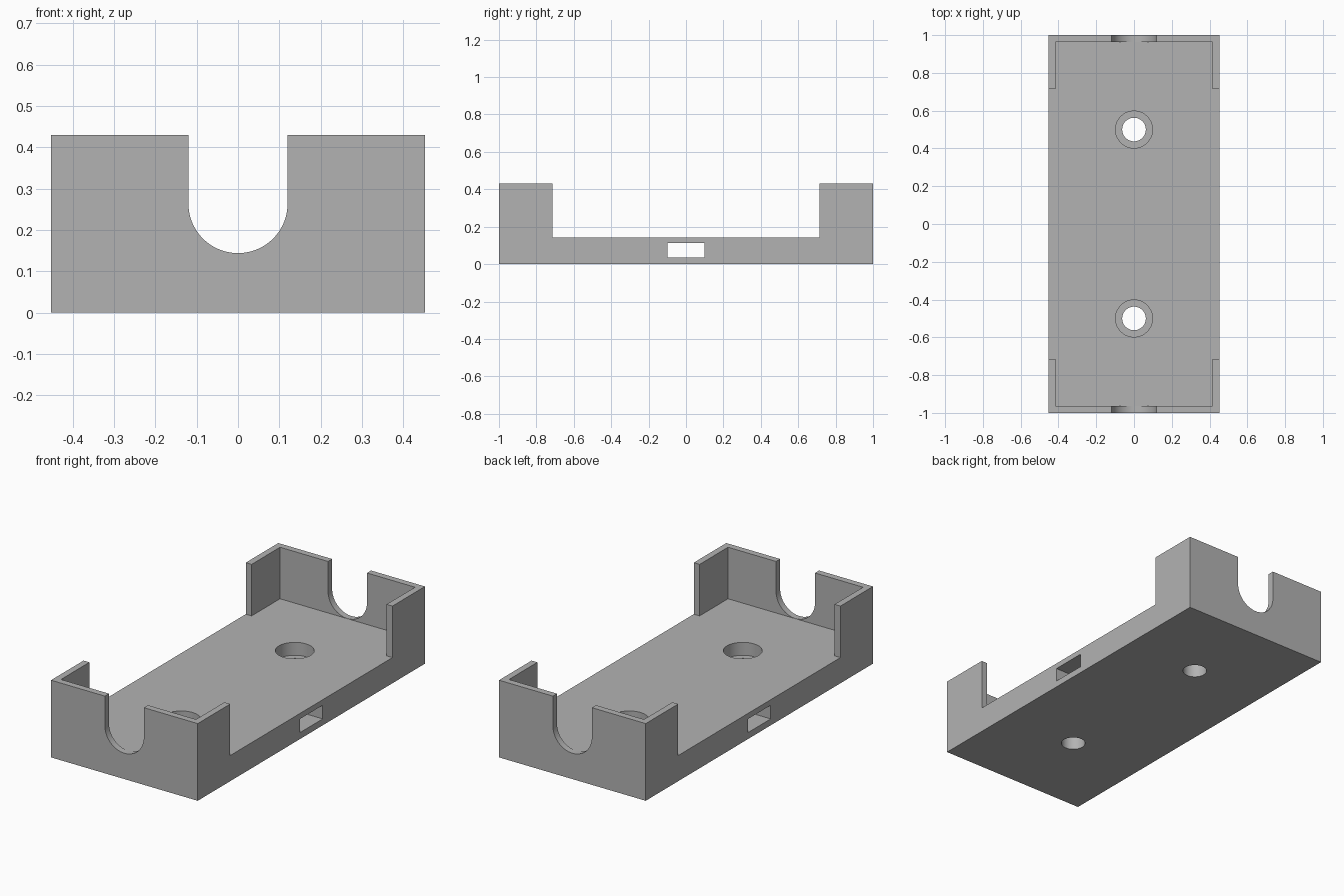
import bpy, bmesh, math
from mathutils import Vector

if "Cube" in bpy.data.objects:
    bpy.data.objects.remove(bpy.data.objects["Cube"], do_unlink=True)

HALF_W, HALF_L, HEIGHT = 0.452, 1.0, 0.43
FLOOR, WALL, CORNER = 0.143, 0.036, 0.286
NOTCH_R = 0.12

grey = bpy.data.materials.new("plain_grey")
grey.use_nodes = True
colour = (0.45, 0.45, 0.45, 1)
grey.diffuse_color = colour
grey.node_tree.nodes["Principled BSDF"].inputs["Base Color"].default_value = colour


def prism(name, profile, axis, start, end):
    """Extrude a flat profile along x, y or z."""
    place = {"x": lambda u, v, d: (d, u, v),
             "y": lambda u, v, d: (u, d, v),
             "z": lambda u, v, d: (u, v, d)}[axis]
    bm = bmesh.new()
    face = bm.faces.new([bm.verts.new(place(u, v, start)) for u, v in profile])
    out = bmesh.ops.extrude_face_region(bm, geom=[face])
    moved = [g for g in out["geom"] if isinstance(g, bmesh.types.BMVert)]
    bmesh.ops.translate(bm, verts=moved, vec=Vector(place(0, 0, end - start)))
    bmesh.ops.recalc_face_normals(bm, faces=bm.faces)
    mesh = bpy.data.meshes.new(name)
    bm.to_mesh(mesh)
    bm.free()
    mesh.materials.append(grey)
    obj = bpy.data.objects.new(name, mesh)
    bpy.context.collection.objects.link(obj)
    return obj


def rect(u0, u1, v0, v1):
    return [(u0, v0), (u1, v0), (u1, v1), (u0, v1)]


def arc(cu, cv, r, a0, a1, n):
    angles = [math.radians(a0 + (a1 - a0) * i / n) for i in range(n + 1)]
    return [(cu + r * math.cos(a), cv + r * math.sin(a)) for a in angles]


def circle(cu, cv, r):
    return arc(cu, cv, r, 0, 360, 64)[:-1]


def cut(target, cutter):
    cutter.hide_render = True
    mod = target.modifiers.new("cut", "BOOLEAN")
    mod.operation, mod.solver, mod.object = "DIFFERENCE", "EXACT", cutter
    bpy.context.view_layer.objects.active = target
    bpy.ops.object.modifier_apply(modifier=mod.name)
    bpy.data.objects.remove(cutter, do_unlink=True)


# Tray body: low sides with raised ends
step = HALF_L - CORNER
tray = prism("tray", [(-HALF_L, 0), (HALF_L, 0), (HALF_L, HEIGHT), (step, HEIGHT),
                      (step, FLOOR), (-step, FLOOR), (-step, HEIGHT), (-HALF_L, HEIGHT)],
             "x", -HALF_W, HALF_W)

# Hollow the raised ends, leaving thin corner walls
inner_w, inner_l = HALF_W - WALL, HALF_L - WALL
cut(tray, prism("cavity", rect(-inner_w, inner_w, -inner_l, inner_l), "z", FLOOR, 1))

# Round-bottomed notch through both end walls
notch = arc(0, FLOOR + NOTCH_R + 0.001, NOTCH_R, 180, 360, 40)
notch += [(NOTCH_R, 1), (-NOTCH_R, 1)]
cut(tray, prism("notch", notch, "y", -1.2, 1.2))

# Strap slot running across the floor
cut(tray, prism("strap_slot", rect(-0.1, 0.1, 0.036, 0.112), "x", -1, 1))

# Counterbored screw holes
for y in (-0.5, 0.5):
    cut(tray, prism("screw_hole", circle(0, y, 0.0625), "z", -0.2, 0.5))
    cut(tray, prism("counterbore", circle(0, y, 0.098), "z", 0.071, 0.5))

# Smooth curved walls, keep corners crisp
bpy.ops.object.select_all(action="DESELECT")
tray.select_set(True)
bpy.context.view_layer.objects.active = tray
bpy.ops.object.shade_smooth_by_angle(angle=math.radians(30))
